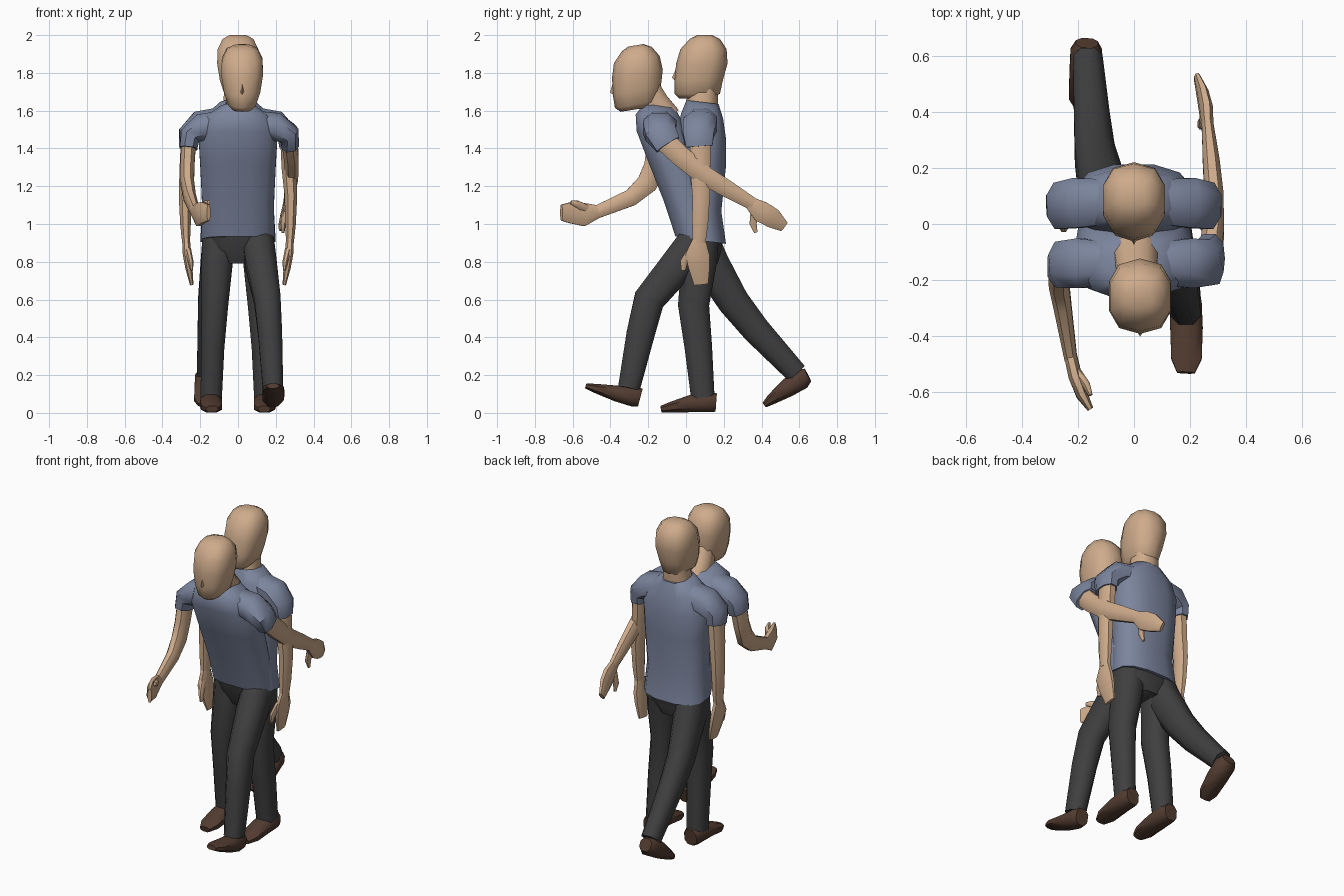
import bpy, bmesh, math
from mathutils import Vector, Matrix


def material(name, rgb):
    m = bpy.data.materials.new(name)
    m.diffuse_color = (*rgb, 1)
    return m


SKIN = material("skin", (0.62, 0.41, 0.26))
SHIRT = material("shirt_blue", (0.20, 0.235, 0.34))
PANTS = material("charcoal_cloth", (0.05, 0.05, 0.052))
SHOE = material("brown_leather", (0.085, 0.045, 0.03))


def skin_rings(name, rings, mat, angle=50):
    """Bridge equal-length point rings into a capped solid."""
    bm = bmesh.new()
    loops = [[bm.verts.new(p) for p in r] for r in rings]
    n = len(loops[0])
    for a, b in zip(loops, loops[1:]):
        for i in range(n):
            j = (i + 1) % n
            bm.faces.new((a[i], a[j], b[j], b[i]))
    bm.faces.new(loops[0])
    bm.faces.new(loops[-1])
    bmesh.ops.recalc_face_normals(bm, faces=bm.faces)
    me = bpy.data.meshes.new(name)
    bm.to_mesh(me)
    bm.free()
    me.materials.append(mat)
    ob = bpy.data.objects.new(name, me)
    bpy.context.collection.objects.link(ob)
    bpy.ops.object.select_all(action='DESELECT')
    ob.select_set(True)
    bpy.context.view_layer.objects.active = ob
    bpy.ops.object.shade_smooth_by_angle(angle=math.radians(angle))
    return ob


def circle(n, power):
    for i in range(n):
        t = 2 * math.pi * (i + 0.5) / n
        c, s = math.cos(t), math.sin(t)
        yield (math.copysign(abs(c) ** power, c), math.copysign(abs(s) ** power, s))


def limb(name, path, mat, ref=(1, 0, 0), n=8):
    """Path of (x, y, z, half size along ref, half size across)."""
    pts = [Vector(p[:3]) for p in path]
    rings = []
    for i, p in enumerate(path):
        t = (pts[min(i + 1, len(pts) - 1)] - pts[max(i - 1, 0)]).normalized()
        a = Vector(ref)
        a = (a - t * a.dot(t)).normalized()
        b = t.cross(a)
        rings.append([pts[i] + a * c * p[3] + b * s * p[4] for c, s in circle(n, 0.85)])
    return skin_rings(name, rings, mat)


def stack(name, levels, mat, slope=0, n=12, power=0.8, move=Matrix()):
    """Horizontal levels of (z, front y, back y, half width)."""
    rings = []
    for z, f, k, w in levels:
        rings.append([move @ Vector((c * w, (f + k) / 2 + s * (k - f) / 2,
                                     z + slope * s * (k - f) / 2))
                      for c, s in circle(n, power)])
    return skin_rings(name, rings, mat)


def flip(path, side):
    return [(p[0] * side, *p[1:]) for p in path]


def head(who, move):
    stack(who + "_head", [(1.665, -0.035, 0.13, 0.05), (1.69, -0.062, 0.18, 0.075),
                          (1.76, -0.062, 0.195, 0.10), (1.85, -0.052, 0.22, 0.115),
                          (1.925, -0.03, 0.215, 0.112), (1.98, 0.02, 0.18, 0.085),
                          (2.0, 0.06, 0.14, 0.045)], SKIN, n=10, move=move)
    nose = [(-0.05, 1.83, 0.008), (-0.074, 1.775, 0.018), (-0.055, 1.755, 0.014)]
    skin_rings(who + "_nose", [[move @ Vector(p) for p in
               ((-w, y + 0.03, z), (0, y, z), (w, y + 0.03, z))] for y, z, w in nose], SKIN)


# ---- Standing figure ----
head("standing", Matrix())
stack("standing_neck", [(1.58, 0.0, 0.16, 0.09), (1.65, 0.0, 0.17, 0.08),
                        (1.74, 0.03, 0.17, 0.075)], SKIN, n=10)
stack("standing_shirt", [(0.91, -0.03, 0.215, 0.205), (1.08, -0.035, 0.19, 0.195),
                         (1.32, -0.045, 0.215, 0.205), (1.47, -0.045, 0.215, 0.215),
                         (1.57, -0.03, 0.2, 0.18), (1.645, 0.0, 0.175, 0.095)],
      SHIRT, slope=-0.12)
stack("standing_hips", [(0.80, 0.01, 0.16, 0.10), (0.86, -0.015, 0.19, 0.185),
                        (0.97, -0.02, 0.19, 0.19)], PANTS)
for side, tag in ((-1, "left"), (1, "right")):
    limb(f"standing_{tag}_sleeve", flip([
        (0.08, 0.08, 1.555, 0.085, 0.07), (0.2, 0.075, 1.525, 0.095, 0.08),
        (0.262, 0.065, 1.475, 0.088, 0.06), (0.265, 0.07, 1.41, 0.075, 0.05)], side),
        SHIRT, ref=(0, 1, 0))
    limb(f"standing_{tag}_arm", flip([
        (0.262, 0.075, 1.47, 0.042, 0.06), (0.27, 0.075, 1.3, 0.042, 0.057),
        (0.28, 0.08, 1.15, 0.036, 0.05), (0.278, 0.075, 1.0, 0.03, 0.045),
        (0.275, 0.07, 0.9, 0.022, 0.036)], side), SKIN)
    limb(f"standing_{tag}_hand", flip([
        (0.275, 0.07, 0.92, 0.022, 0.036), (0.27, 0.06, 0.84, 0.024, 0.068),
        (0.26, 0.07, 0.77, 0.02, 0.06), (0.245, 0.08, 0.68, 0.01, 0.04)], side), SKIN)
    limb(f"standing_{tag}_thumb", flip([
        (0.265, 0.03, 0.86, 0.018, 0.025), (0.25, -0.01, 0.8, 0.015, 0.022),
        (0.245, -0.015, 0.755, 0.008, 0.012)], side), SKIN)
    limb(f"standing_{tag}_leg", flip([
        (0.107, 0.08, 0.92, 0.09, 0.1), (0.11, 0.07, 0.8, 0.088, 0.1),
        (0.122, 0.04, 0.57, 0.075, 0.088), (0.134, 0.065, 0.35, 0.066, 0.078),
        (0.142, 0.09, 0.07, 0.06, 0.066)], side), PANTS)
    limb(f"standing_{tag}_shoe", flip([
        (0.142, 0.16, 0.055, 0.045, 0.052), (0.142, 0.12, 0.058, 0.06, 0.058),
        (0.142, 0.03, 0.05, 0.062, 0.05), (0.14, -0.08, 0.03, 0.06, 0.03),
        (0.138, -0.132, 0.02, 0.035, 0.018)], side), SHOE)

# ---- Walking figure ----
pivot = Vector((0, 0.08, 1.83))
head("walking", Matrix.Translation((0.022, -0.258, 1.775))
     @ Matrix.Rotation(math.radians(9), 4, 'X') @ Matrix.Translation(-pivot))
limb("walking_neck", [(0.005, -0.1, 1.56, 0.085, 0.08), (0.01, -0.16, 1.64, 0.078, 0.075),
                      (0.02, -0.21, 1.73, 0.07, 0.07)], SKIN)
stack("walking_shirt", [(0.915, -0.06, 0.215, 0.2), (1.1, -0.12, 0.135, 0.195),
                        (1.3, -0.2, 0.075, 0.205), (1.47, -0.265, 0.02, 0.215),
                        (1.56, -0.27, -0.015, 0.18), (1.625, -0.225, -0.055, 0.09)],
      SHIRT, slope=-0.15)
stack("walking_hips", [(0.79, 0.0, 0.17, 0.10), (0.86, -0.03, 0.19, 0.18),
                       (0.97, -0.05, 0.18, 0.185)], PANTS)

# Left arm bent forward
limb("walking_left_sleeve", [
    (-0.08, -0.14, 1.535, 0.08, 0.07), (-0.19, -0.14, 1.51, 0.095, 0.08),
    (-0.255, -0.145, 1.465, 0.088, 0.06), (-0.262, -0.155, 1.40, 0.075, 0.05)],
    SHIRT, ref=(0, 1, 0))
limb("walking_left_arm", [
    (-0.26, -0.145, 1.46, 0.042, 0.06), (-0.268, -0.17, 1.31, 0.04, 0.055),
    (-0.268, -0.205, 1.215, 0.038, 0.06), (-0.255, -0.29, 1.14, 0.034, 0.048),
    (-0.225, -0.48, 1.06, 0.024, 0.036)], SKIN)
limb("walking_left_hand", [
    (-0.227, -0.465, 1.066, 0.024, 0.036), (-0.21, -0.54, 1.05, 0.026, 0.066),
    (-0.185, -0.61, 1.06, 0.022, 0.06), (-0.155, -0.66, 1.06, 0.012, 0.045)], SKIN)
limb("walking_left_thumb", [
    (-0.205, -0.53, 1.08, 0.018, 0.025), (-0.17, -0.575, 1.105, 0.015, 0.02),
    (-0.155, -0.61, 1.115, 0.008, 0.01)], SKIN)

# Right arm swung back
limb("walking_right_sleeve", [
    (0.08, -0.14, 1.535, 0.08, 0.07), (0.2, -0.14, 1.515, 0.095, 0.08),
    (0.265, -0.135, 1.48, 0.09, 0.062), (0.275, -0.095, 1.42, 0.075, 0.05)],
    SHIRT, ref=(0, 1, 0))
limb("walking_right_arm", [
    (0.268, -0.135, 1.46, 0.042, 0.06), (0.282, -0.03, 1.36, 0.042, 0.058),
    (0.285, 0.1, 1.255, 0.036, 0.056), (0.275, 0.22, 1.185, 0.032, 0.048),
    (0.262, 0.355, 1.105, 0.022, 0.036)], SKIN)
limb("walking_right_hand", [
    (0.262, 0.34, 1.112, 0.022, 0.036), (0.258, 0.4, 1.065, 0.026, 0.06),
    (0.245, 0.46, 1.03, 0.022, 0.056), (0.225, 0.52, 0.985, 0.012, 0.03)], SKIN)
limb("walking_right_thumb", [
    (0.25, 0.365, 1.07, 0.018, 0.025), (0.24, 0.355, 1.0, 0.015, 0.02),
    (0.238, 0.37, 0.955, 0.008, 0.01)], SKIN)

# Right leg striding forward
limb("walking_right_leg", [
    (0.105, 0.06, 0.92, 0.088, 0.1), (0.12, -0.03, 0.8, 0.088, 0.1),
    (0.155, -0.195, 0.6, 0.075, 0.088), (0.17, -0.24, 0.42, 0.068, 0.08),
    (0.185, -0.302, 0.13, 0.058, 0.062)], PANTS)
limb("walking_right_shoe", [
    (0.185, -0.242, 0.08, 0.045, 0.052), (0.185, -0.28, 0.09, 0.06, 0.06),
    (0.187, -0.37, 0.103, 0.062, 0.045), (0.187, -0.48, 0.13, 0.058, 0.026),
    (0.185, -0.53, 0.143, 0.034, 0.014)], SHOE)

# Left leg trailing behind
limb("walking_left_leg", [
    (-0.105, 0.08, 0.92, 0.088, 0.1), (-0.115, 0.13, 0.79, 0.088, 0.105),
    (-0.14, 0.25, 0.59, 0.076, 0.09), (-0.15, 0.37, 0.44, 0.068, 0.08),
    (-0.165, 0.585, 0.21, 0.056, 0.062)], PANTS)
limb("walking_left_shoe", [
    (-0.168, 0.645, 0.2, 0.042, 0.04), (-0.17, 0.61, 0.182, 0.06, 0.062),
    (-0.172, 0.535, 0.13, 0.062, 0.052), (-0.178, 0.45, 0.07, 0.058, 0.03),
    (-0.18, 0.415, 0.042, 0.034, 0.016)], SHOE)
